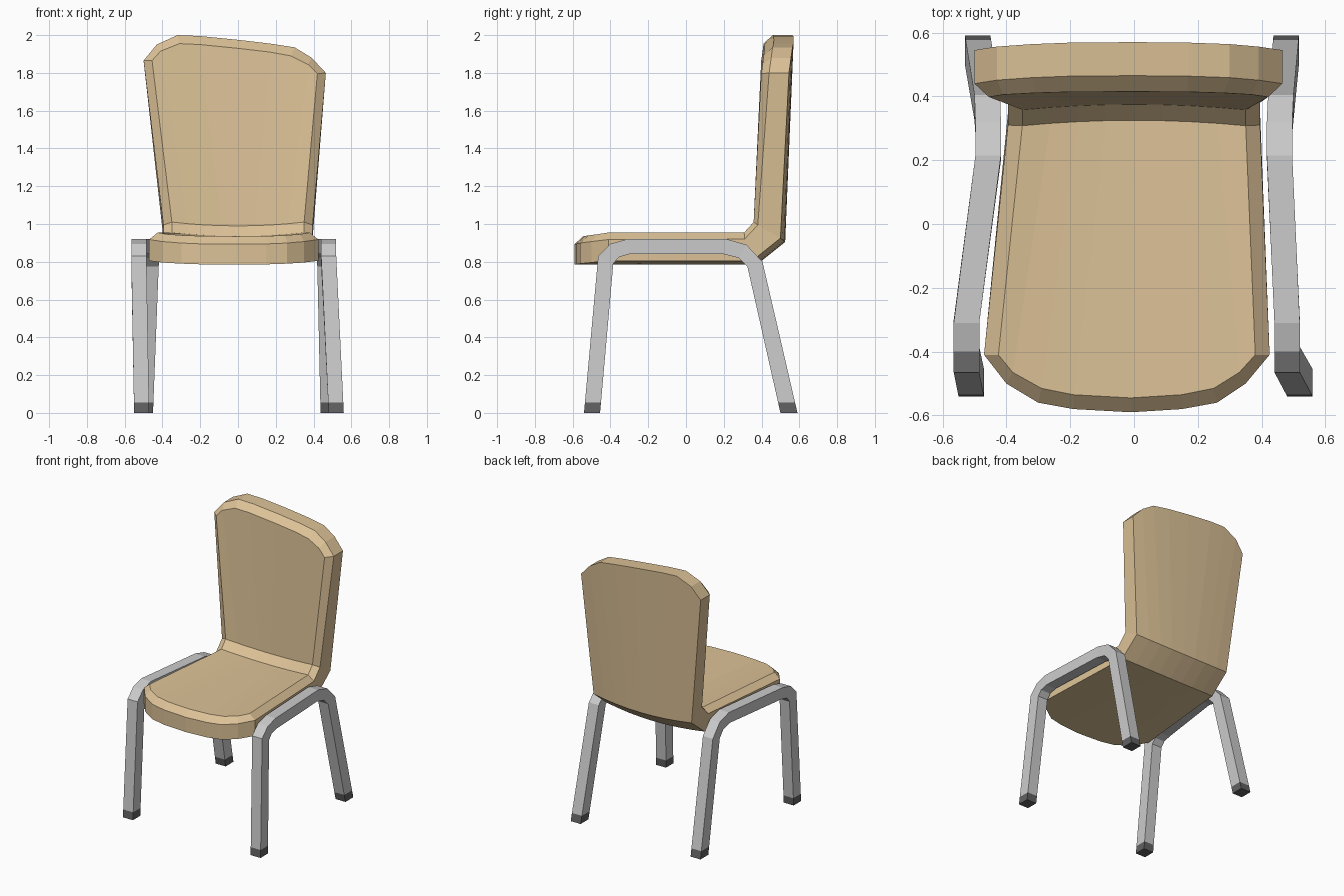
import bpy, bmesh

if "Cube" in bpy.data.objects:
    bpy.data.objects.remove(bpy.data.objects["Cube"])


def material(name, rgb):
    m = bpy.data.materials.new(name)
    m.diffuse_color = (*rgb, 1)
    m.use_nodes = True
    m.node_tree.nodes["Principled BSDF"].inputs["Base Color"].default_value = m.diffuse_color
    return m


def make_object(name, verts, faces, mat=None):
    me = bpy.data.meshes.new(name)
    me.from_pydata(verts, [], faces)
    bm = bmesh.new()
    bm.from_mesh(me)
    bmesh.ops.recalc_face_normals(bm, faces=bm.faces)
    bm.to_mesh(me)
    bm.free()
    if mat:
        me.materials.append(mat)
    ob = bpy.data.objects.new(name, me)
    bpy.context.collection.objects.link(ob)
    return ob


fabric = material("tan_fabric", (0.72, 0.54, 0.31))
rubber = material("dark_rubber", (0.12, 0.12, 0.12))

# Upholstered shell: nine columns run from the seat front, round the bend, to the back top
N = 9
U = [j / 4 - 1 for j in range(N)]
FRONT = dict(x=[-.47, -.40, -.30, -.19, -.01, .15, .26, .35, .425],
             y=[-.41, -.50, -.56, -.58, -.59, -.58, -.56, -.50, -.41])
FRONT_IN = dict(x=[-.425, -.38, -.29, -.19, -.01, .15, .25, .33, .38],
                y=[-.41, -.465, -.515, -.535, -.545, -.535, -.515, -.465, -.41])
TOP = dict(x=[-.50, -.43, -.32, -.20, 0, .17, .30, .39, .465],
           z=[1.865, 1.95, 2.0, 1.995, 1.975, 1.955, 1.935, 1.88, 1.80])
TOP_IN = dict(x=[-.455, -.41, -.31, -.20, 0, .17, .28, .37, .42],
              z=[1.865, 1.915, 1.955, 1.95, 1.93, 1.91, 1.89, 1.845, 1.795])


def layer(front, top, half, z_seat, dz, bend_a, bend_b, y_top, dy):
    """Four rows of nine points; dz and dy bow the surface across its width."""
    rows = [[(front['x'][j], front['y'][j], z_seat + dz * u * u) for j, u in enumerate(U)]]
    for y, z in (bend_a, bend_b):
        rows.append([(half * u, y - dy * u * u, z + dz * u * u) for u in U])
    rows.append([(top['x'][j], y_top - dy * u * u, top['z'][j]) for j, u in enumerate(U)])
    return [p for r in rows for p in r]


under = layer(FRONT, TOP, .395, .785, .02, (.375, .785), (.525, .905), .57, .025)
edge = layer(FRONT, TOP, .395, .893, .025, (.335, .895), (.405, .97), .465, .025)
pad = layer(FRONT_IN, TOP_IN, .35, .935, .02, (.325, .935), (.375, .99), .415, .017)

M = 4 * N
ring = (list(range(N)) + [2 * N - 1, 3 * N - 1] +
        list(range(M - 1, 3 * N - 1, -1)) + [2 * N, N])
faces = []
for base in (0, 2 * M):
    for r in range(3):
        for j in range(N - 1):
            a = base + r * N + j
            faces.append((a, a + 1, a + N + 1, a + N))
for base in (0, M):
    for k, a in enumerate(ring):
        b = ring[(k + 1) % len(ring)]
        faces.append((base + a, base + b, base + M + b, base + M + a))
shell = make_object("seat_and_back", under + edge + pad, faces, fabric)
bm = bmesh.new()
bm.from_mesh(shell.data)
bmesh.ops.delete(bm, geom=[v for v in bm.verts if not v.link_faces], context='VERTS')
bm.to_mesh(shell.data)
bm.free()

# Leg frames: outer and inner (y, z) of each square section from front foot to rear foot
SECTIONS = [((-.54, 0), (-.455, 0)), ((-.465, .83), (-.385, .79)),
            ((-.40, .895), (-.355, .825)), ((-.31, .92), (-.30, .84)),
            ((.215, .92), (.20, .84)), ((.32, .89), (.28, .82)),
            ((.405, .80), (.325, .775)), ((.59, 0), (.50, 0))]
X_LEFT = [-.51, -.525, -.525, -.525, -.457, -.457, -.46, -.49]
X_RIGHT = [.52, .48, .48, .48, .456, .456, .46, .477]
W = .04


def section(i, xs):
    (yo, zo), (yi, zi) = SECTIONS[i]
    x = xs[i]
    return [(x - W, yo, zo), (x + W, yo, zo), (x + W, yi, zi), (x - W, yi, zi)]


def cut(foot, knee, z=.055):
    out = []
    for p, q in zip(foot, knee):
        t = z / q[2]
        out.append(tuple(a + (b - a) * t for a, b in zip(p, q)))
    return out


def tube(name, secs, mat=None):
    faces = [(0, 1, 2, 3), tuple(4 * len(secs) - k for k in (1, 2, 3, 4))]
    for i in range(len(secs) - 1):
        for k in range(4):
            a, b = 4 * i + k, 4 * i + (k + 1) % 4
            faces.append((a, b, b + 4, a + 4))
    return make_object(name, [p for s in secs for p in s], faces, mat)


for side, xs in (("left", X_LEFT), ("right", X_RIGHT)):
    secs = [section(i, xs) for i in range(len(SECTIONS))]
    front_cut, rear_cut = cut(secs[0], secs[1]), cut(secs[-1], secs[-2])
    tube(side + "_leg_frame", [front_cut] + secs[1:-1] + [rear_cut])
    # Rubber foot caps
    tube(side + "_front_foot", [secs[0], front_cut], rubber)
    tube(side + "_rear_foot", [secs[-1], rear_cut], rubber)
